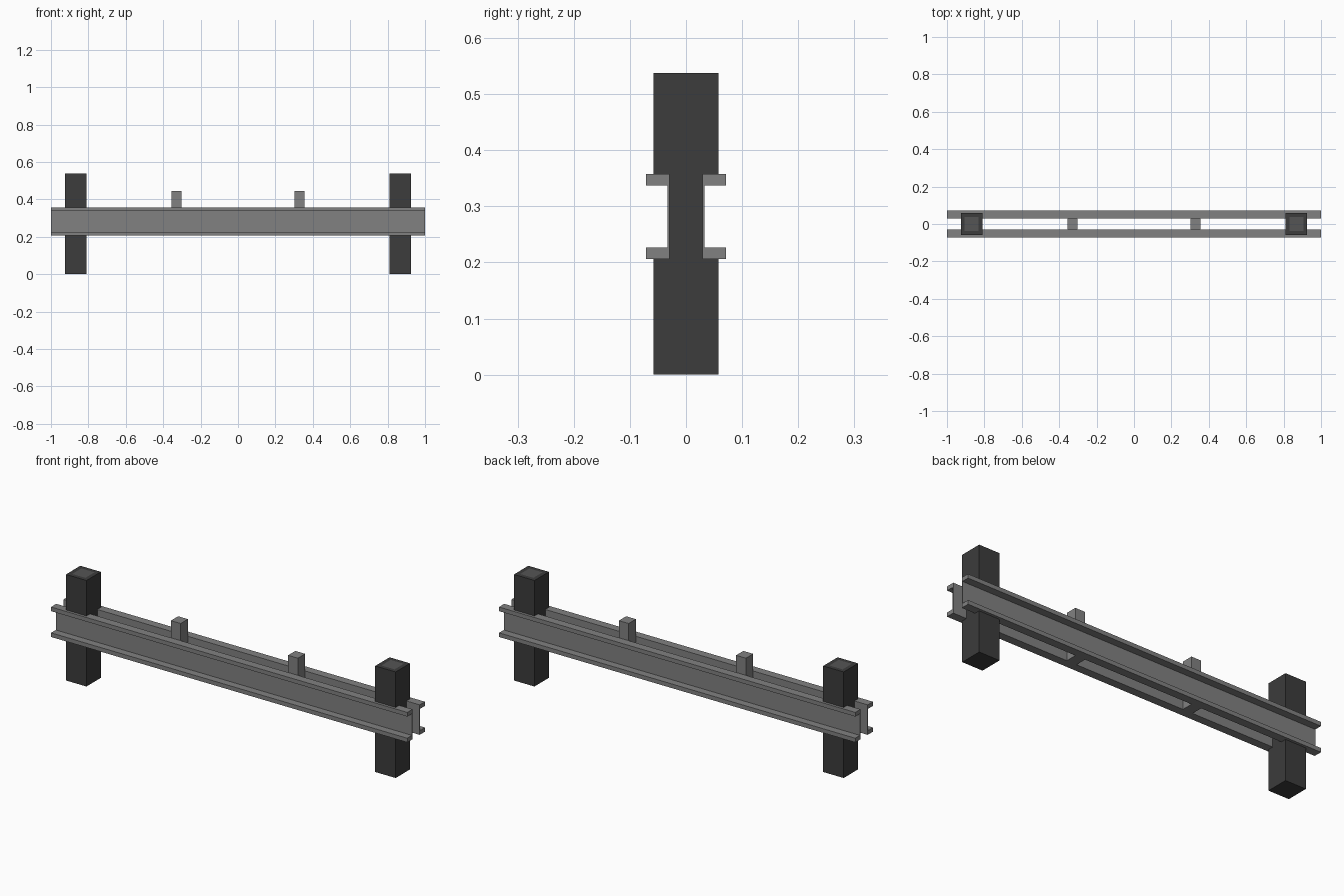
import bpy, bmesh

if "Cube" in bpy.data.objects:
    bpy.data.objects.remove(bpy.data.objects["Cube"])

def material(name, v):
    m = bpy.data.materials.new(name)
    m.diffuse_color = (v, v, v, 1)
    m.use_nodes = True
    m.node_tree.nodes["Principled BSDF"].inputs["Base Color"].default_value = m.diffuse_color
    return m

STEEL = material("steel_grey", 0.22)
DARK = material("dark_post", 0.045)
CORE = material("post_core", 0.09)

def prism(name, profile, axis, a, b, mats):
    """Extrude a 2D profile along x (profile = y,z) or y (profile = x,z)."""
    bm = bmesh.new()
    place = (lambda p: (a, p[0], p[1])) if axis == 'x' else (lambda p: (p[0], a, p[1]))
    face = bm.faces.new([bm.verts.new(place(p)) for p in profile])
    ext = bmesh.ops.extrude_face_region(bm, geom=[face])
    move = (b - a, 0, 0) if axis == 'x' else (0, b - a, 0)
    bmesh.ops.translate(bm, vec=move,
                        verts=[g for g in ext['geom'] if isinstance(g, bmesh.types.BMVert)])
    bmesh.ops.recalc_face_normals(bm, faces=bm.faces)
    me = bpy.data.meshes.new(name)
    bm.to_mesh(me)
    bm.free()
    for m in mats:
        me.materials.append(m)
    ob = bpy.data.objects.new(name, me)
    bpy.context.collection.objects.link(ob)
    return ob

Z0, Z1, T = 0.206, 0.358, 0.021      # rail bottom, top, flange thickness
IN, WEB, OUT = 0.029, 0.033, 0.071   # rail inner face, web face, flange tip

# Two C-channel rails, flanges facing outwards
channel = [(IN, Z0), (OUT, Z0), (OUT, Z0 + T), (WEB, Z0 + T),
           (WEB, Z1 - T), (OUT, Z1 - T), (OUT, Z1), (IN, Z1)]
for side, s in (("front", -1), ("back", 1)):
    prism(side + "_rail", [(s * y, z) for y, z in channel], 'x', -1, 1, [STEEL])

# Two posts, notched where the rails pass, with an inset core on top
P, H = 0.0575, 0.538
half = [(P, 0), (P, Z0), (IN, Z0), (IN, Z1), (P, Z1), (P, H)]
notched = half + [(-y, z) for y, z in reversed(half)]
for side, s in (("left", -1), ("right", 1)):
    cx = s * 0.868
    post = prism(side + "_post", notched, 'x', cx - P, cx + P, [DARK, CORE])
    bm = bmesh.new()
    bm.from_mesh(post.data)
    top = max(bm.faces, key=lambda f: f.calc_center_median().z)
    bmesh.ops.inset_region(bm, faces=[top], thickness=0.029)
    top.material_index = 1
    bm.to_mesh(post.data)
    bm.free()

# Two spacer blocks between the rails
for side, s in (("left", -1), ("right", 1)):
    cx, w = s * 0.329, 0.0275
    prism(side + "_spacer", [(cx - w, Z0), (cx + w, Z0), (cx + w, 0.445), (cx - w, 0.445)],
          'y', -IN, IN, [STEEL])
